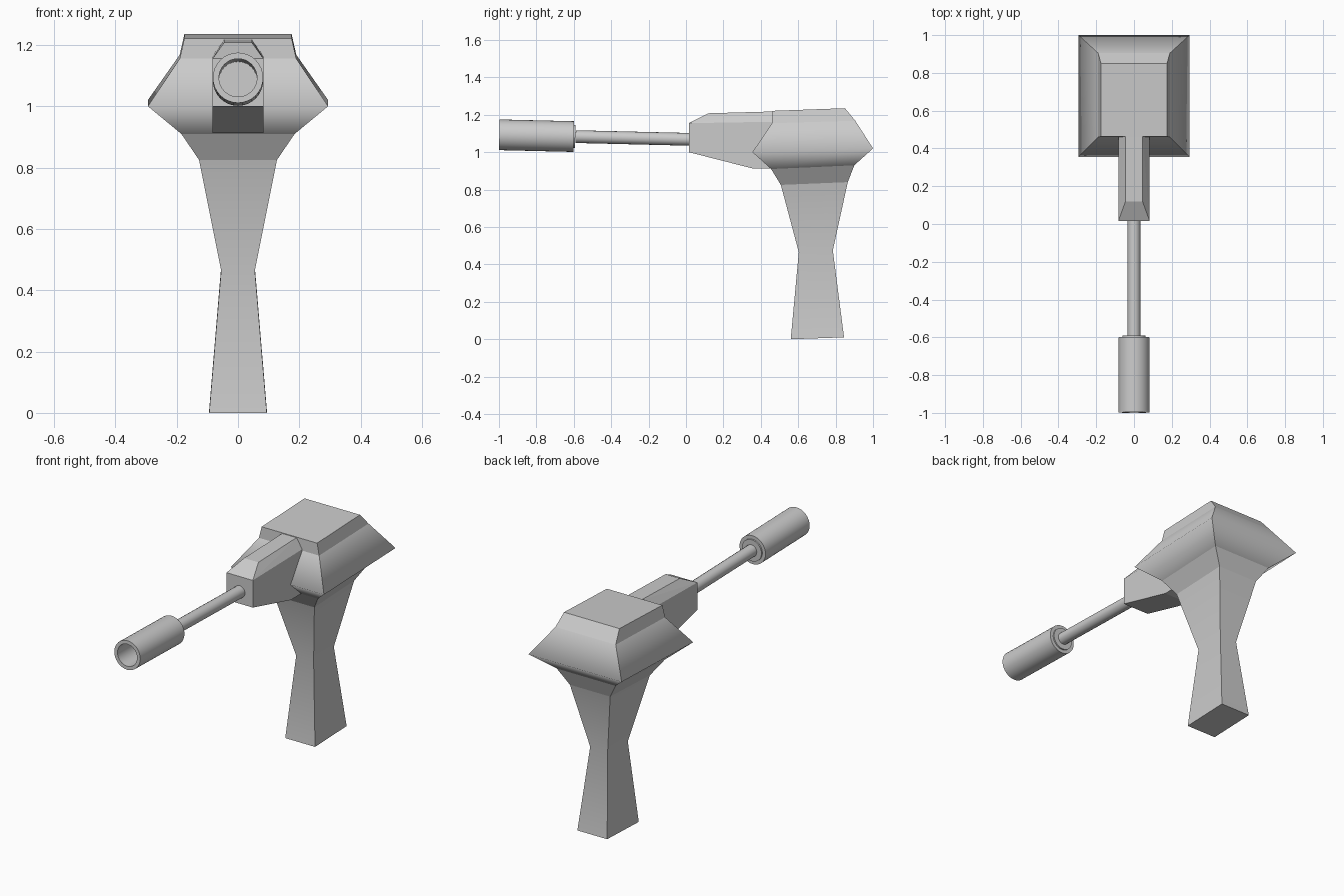
import bpy, bmesh
from math import sin, cos, tau

if "Cube" in bpy.data.objects:
    bpy.data.objects.remove(bpy.data.objects["Cube"])


def finish(name, bm):
    bmesh.ops.recalc_face_normals(bm, faces=bm.faces)
    mesh = bpy.data.meshes.new(name)
    bm.to_mesh(mesh)
    bm.free()
    obj = bpy.data.objects.new(name, mesh)
    bpy.context.collection.objects.link(obj)
    return obj


def smooth(obj, angle):
    bpy.ops.object.select_all(action='DESELECT')
    obj.select_set(True)
    bpy.context.view_layer.objects.active = obj
    bpy.ops.object.shade_smooth_by_angle(angle=angle)


def loft(name, rings, soft):
    """Stack of rectangles (half width, y front, y back, z front, z back);
    ring numbers in soft keep a smooth horizontal crease."""
    bm = bmesh.new()
    loops = [[bm.verts.new(c) for c in
              ((-x, y0, z0), (x, y0, z0), (x, y1, z1), (-x, y1, z1))]
             for x, y0, y1, z0, z1 in rings]
    for a, b in zip(loops, loops[1:]):
        for i in range(4):
            j = (i + 1) % 4
            bm.faces.new((a[i], a[j], b[j], b[i]))
    bm.faces.new(loops[0])
    bm.faces.new(loops[-1])
    soft_sets = [set(loops[i]) for i in soft]
    for f in bm.faces:
        f.smooth = True
    for e in bm.edges:
        e.smooth = any(set(e.verts) <= s for s in soft_sets)
    return finish(name, bm)


def lathe(name, profile, segs):
    """Revolve (radius, y) points about the slightly tilted gun axis."""
    bm = bmesh.new()
    loops = []
    for r, y in profile:
        zc = 1.069 - 0.024 * y
        loops.append([bm.verts.new((r * cos(tau * i / segs), y + 0.024 * r * sin(tau * i / segs),
                                    zc + r * sin(tau * i / segs))) for i in range(segs)])
    for a, b in zip(loops, loops[1:]):
        for i in range(segs):
            j = (i + 1) % segs
            bm.faces.new((a[i], a[j], b[j], b[i]))
    bm.faces.new(loops[0])
    bm.faces.new(loops[-1])
    obj = finish(name, bm)
    smooth(obj, 0.7)


# pedestal and flared turret head in one shell
loft("pedestal_and_head", [
    (0.094, 0.560, 0.845, 0.000, 0.010),
    (0.055, 0.603, 0.785, 0.465, 0.475),
    (0.127, 0.507, 0.865, 0.825, 0.840),
    (0.185, 0.455, 0.900, 0.910, 0.930),
    (0.294, 0.355, 1.000, 1.000, 1.020),
    (0.190, 0.460, 0.905, 1.155, 1.168),
    (0.175, 0.463, 0.850, 1.221, 1.235),
], soft=(1, 4))

# chamfered gun housing, mirrored points wrapped in a convex hull
bm = bmesh.new()
for s in (-1, 1):
    for x, y, z in ((0.083, 0.015, 1.0), (0.083, 0.015, 1.155), (0.045, 0.12, 1.208),
                    (0.045, 0.48, 1.218), (0.083, 0.48, 1.163),
                    (0.083, 0.36, 0.912), (0.083, 0.48, 0.914)):
        bm.verts.new((s * x, y, z))
bmesh.ops.convex_hull(bm, input=bm.verts)
bmesh.ops.dissolve_limit(bm, angle_limit=0.03, verts=bm.verts, edges=bm.edges)
finish("gun_housing", bm)

# barrel rod
lathe("barrel", [(0.034, -0.59), (0.034, 0.05)], 16)

# hollow muzzle sleeve
lathe("muzzle", [(0.033, -0.60), (0.082, -0.60), (0.082, -0.998),
                 (0.062, -0.998), (0.062, -0.592), (0.033, -0.592)], 32)
